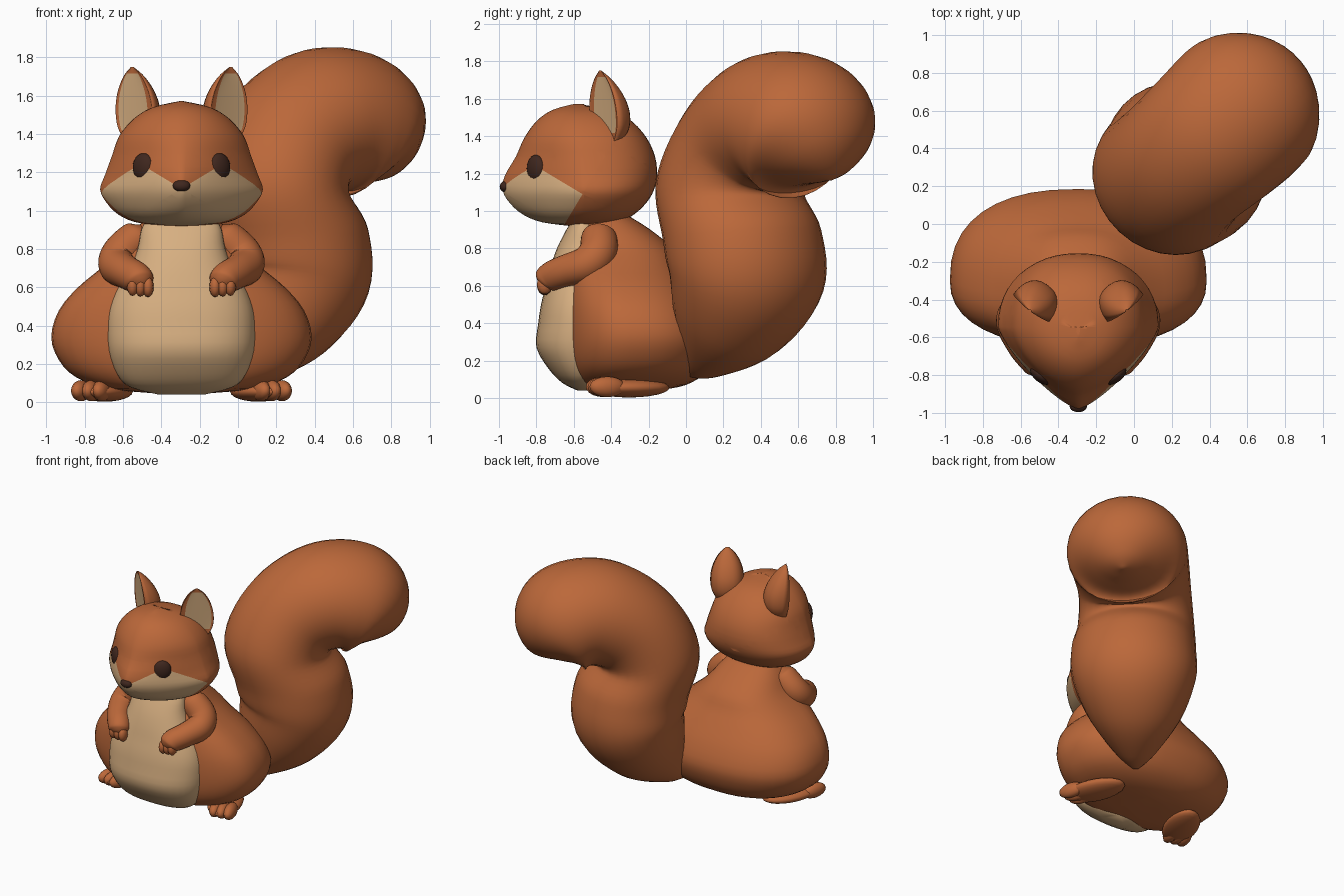
import bpy, bmesh
from math import sin, cos, pi, copysign
from mathutils import Vector, Matrix

if "Cube" in bpy.data.objects:
    bpy.data.objects.remove(bpy.data.objects["Cube"], do_unlink=True)

CX = -0.295  # centre line of head and body


def material(name, colour):
    m = bpy.data.materials.new(name)
    m.use_nodes = True
    m.diffuse_color = (*colour, 1)
    bsdf = next(n for n in m.node_tree.nodes if n.type == 'BSDF_PRINCIPLED')
    bsdf.inputs["Base Color"].default_value = (*colour, 1)
    bsdf.inputs["Roughness"].default_value = 0.8
    return m


FUR = material("russet fur", (0.50, 0.138, 0.042))
CREAM = material("cream fur", (0.68, 0.43, 0.22))
DARK = material("dark brown", (0.05, 0.02, 0.013))


def finish(name, bm, *mats):
    bmesh.ops.recalc_face_normals(bm, faces=bm.faces)
    for f in bm.faces:
        f.smooth = True
    mesh = bpy.data.meshes.new(name)
    bm.to_mesh(mesh)
    bm.free()
    for m in mats:
        mesh.materials.append(m)
    obj = bpy.data.objects.new(name, mesh)
    bpy.context.collection.objects.link(obj)
    return obj


def spline(rows, steps):
    """Smooth interpolation through rows of numbers."""
    pts = [Vector(r) for r in rows]
    pts = [pts[0]] + pts + [pts[-1]]
    out = []
    for a, b, c, d in zip(pts, pts[1:], pts[2:], pts[3:]):
        for k in range(steps):
            t = k / steps
            out.append(0.5 * (2 * b + (c - a) * t + (2 * a - 5 * b + 4 * c - d) * t * t
                              + (3 * b - a - 3 * c + d) * t ** 3))
    return out + [pts[-1]]


def skin(rings, rule=None):
    """Bridge rings of points; rule(ring, segment) picks the material slot."""
    bm = bmesh.new()
    vs = [[bm.verts.new(p) for p in r] for r in rings]
    n = len(vs[0])
    for j in range(len(vs) - 1):
        for i in range(n):
            k = (i + 1) % n
            f = bm.faces.new((vs[j][i], vs[j][k], vs[j + 1][k], vs[j + 1][i]))
            if rule:
                f.material_index = rule(j, i)
    bm.faces.new(vs[0][::-1])
    bm.faces.new(vs[-1])
    return bm


def section(z, rx, cy, front, back, p, q, n=40):
    """Rounded outline with its own front and back fullness."""
    pts = []
    for i in range(n):
        c, s = cos(2 * pi * i / n), sin(2 * pi * i / n)
        e = 2 / (p if s < 0 else q)
        y = (front - cy if s < 0 else back - cy) * abs(s) ** e
        pts.append(Vector((copysign(abs(c) ** e, c) * rx, cy + y, z)))
    return pts


def tube(name, rows, mat, across, wide=1.0, window=1, n=28, steps=6):
    """Limb along a path of (x, y, z, radius), widened along the across axis."""
    path = spline(rows, steps)
    rings, normal, last = [], Vector(across), len(path) - 1
    for i, p in enumerate(path):
        t = (path[min(i + window, last)] - path[max(i - window, 0)]).to_3d().normalized()
        normal = (normal - t * normal.dot(t)).normalized()
        side = t.cross(normal)
        rings.append([p.to_3d() + max(p[3], 0.005) *
                      (normal * wide * cos(2 * pi * k / n) + side * sin(2 * pi * k / n))
                      for k in range(n)])
    return finish(name, skin(rings), mat)


def ball(name, loc, size, mat, turn=0, u=20, v=12):
    bm = bmesh.new()
    bmesh.ops.create_uvsphere(bm, u_segments=u, v_segments=v, radius=1)
    bm.transform(Matrix.Translation(loc) @ Matrix.Rotation(turn, 4, 'Z')
                 @ Matrix.Diagonal((*size, 1)))
    return finish(name, bm, mat)


def centred(rings):
    return [[p + Vector((CX, 0, 0)) for p in r] for r in rings]


# Body: height, half width, front, back
body = [(.045, .12, -.45, -.12), (.07, .38, -.56, .0), (.13, .55, -.61, .1),
        (.22, .64, -.64, .16), (.34, .68, -.65, .185), (.48, .64, -.65, .135),
        (.6, .54, -.645, .06), (.7, .42, -.64, -.01), (.8, .31, -.62, -.07),
        (.9, .24, -.6, -.19), (.97, .18, -.55, -.3)]
finish("body", skin(centred(section(z, w, f + .42 * (b - f), f, b, 2.3, 2.4)
                            for z, w, f, b in spline(body, 3))), FUR)

# Belly: height, half width, front
belly = [(.04, .12, -.58), (.08, .27, -.66), (.15, .34, -.73), (.27, .382, -.8),
         (.4, .388, -.79), (.5, .375, -.775), (.6, .335, -.75), (.7, .27, -.725),
         (.8, .23, -.69), (.9, .21, -.64), (.96, .18, -.6)]
finish("belly", skin(centred(section(z, w, -.55, f, -.45, 2.3, 2)
                             for z, w, f in spline(belly, 3))), CREAM)

# Head: height, half width, front, back, front fullness
head = [(.92, .1, -.62, -.48, 1.8), (.94, .24, -.77, -.36, 1.7),
        (.98, .33, -.87, -.28, 1.5), (1.04, .39, -.94, -.215, 1.35),
        (1.11, .425, -.98, -.172, 1.28), (1.19, .398, -.968, -.155, 1.33),
        (1.29, .362, -.91, -.165, 1.5), (1.39, .325, -.865, -.21, 1.7),
        (1.48, .25, -.8, -.29, 1.85), (1.54, .15, -.715, -.4, 2),
        (1.572, .01, -.6, -.58, 2)]
rings = []
for z, w, f, b, p in spline(head, 3):
    cy = max(-.545, f + .01)
    rings.append(section(z, max(w, .005), cy, f, b, p, 2.25, 48))
bm = skin(centred(rings))
# Cream muzzle and cheeks bounded by clean cuts
cuts = [((CX, 0, 1.23), (0, 0, 1)), ((CX, -.57, 1.1), (0, .6, 1)),
        ((CX, -.565, 1.07), (0, 1, -.6)),
        ((CX, 0, 1.115), (.6, 0, 1)), ((CX, 0, 1.115), (-.6, 0, 1))]
for co, no in cuts:
    bmesh.ops.bisect_plane(bm, geom=bm.verts[:] + bm.edges[:] + bm.faces[:],
                           plane_co=co, plane_no=Vector(no).normalized())
for f in bm.faces:
    below = [(f.calc_center_median() - Vector(co)).dot(Vector(no)) < 0 for co, no in cuts]
    f.material_index = int(all(below[:3]) and any(below[3:]))
finish("head", bm, FUR, CREAM)
ball("nose", (CX, -.966, 1.13), (.046, .03, .03), DARK)

# Tail sweeping up and curling over
tube("tail", [(.01, .03, .12, .02), (.06, .09, .2, .13), (.17, .22, .39, .3),
              (.265, .32, .63, .4), (.255, .30, .87, .405), (.18, .235, 1.12, .38),
              (.26, .32, 1.34, .365), (.42, .46, 1.46, .38), (.57, .60, 1.45, .39),
              (.66, .68, 1.38, .36), (.72, .74, 1.28, .25), (.745, .765, 1.2, .12),
              (.75, .775, 1.165, .01)],
     FUR, (.73, -.68, 0), wide=1.1, window=8, n=32)

# Ear: height, half width, back depth
ear = [(1.36, .07, .08), (1.44, .112, .135), (1.53, .12, .145),
       (1.62, .102, .115), (1.7, .06, .06), (1.75, .008, .008)]
for s, side in ((-1, "right"), (1, "left")):
    rows = spline(ear, 4)
    turn = Matrix.Rotation(-.65, 3, 'Z')
    rings = []
    for z, w, b in rows:
        rise = (z - 1.4) / .35
        lean = Vector((-.243 - .015 * rise, -.435 - .025 * rise, 0))
        ring = [turn @ p + lean for p in section(z, w, 0, .008, b, 2, 2.4, 24)]
        rings.append([Vector((CX - s * p.x, p.y, p.z)) for p in ring])
    finish(side + "_ear", skin(rings, lambda j, i: int(14 <= i < 21 and 3 <= j < 17)),
           FUR, CREAM)

    # Eyes
    ball(side + "_eye", (CX + s * .198, -.803, 1.227), (.066, .035, .073), DARK, s * .65)

    # Arms with small fingers
    arm = [(.19, -.46, .91, .03), (.22, -.465, .87, .09), (.31, -.47, .78, .102),
           (.335, -.53, .715, .098), (.29, -.64, .68, .087), (.235, -.715, .65, .082),
           (.215, -.745, .62, .07), (.205, -.765, .59, .01)]
    tube(side + "_arm", [(CX + s * x, y, z, r) for x, y, z, r in arm], FUR, (s, 0, 0))
    for k in range(3):
        ball(f"{side}_finger_{k + 1}", (CX + s * (.175 + .04 * k), -.755, .602 + .003 * k),
             (.03, .042, .053), FUR, u=12, v=8)

    # Feet with three toes
    ball(side + "_foot", (CX + s * .4, -.305, .055), (.125, .23, .052), FUR, s * .4)
    for k in range(3):
        ball(f"{side}_toe_{k + 1}", (CX + s * (.415 + .055 * k), -.44 + .01 * k, .06),
             (.045, .1, .055), FUR, s * .3, u=14, v=10)
